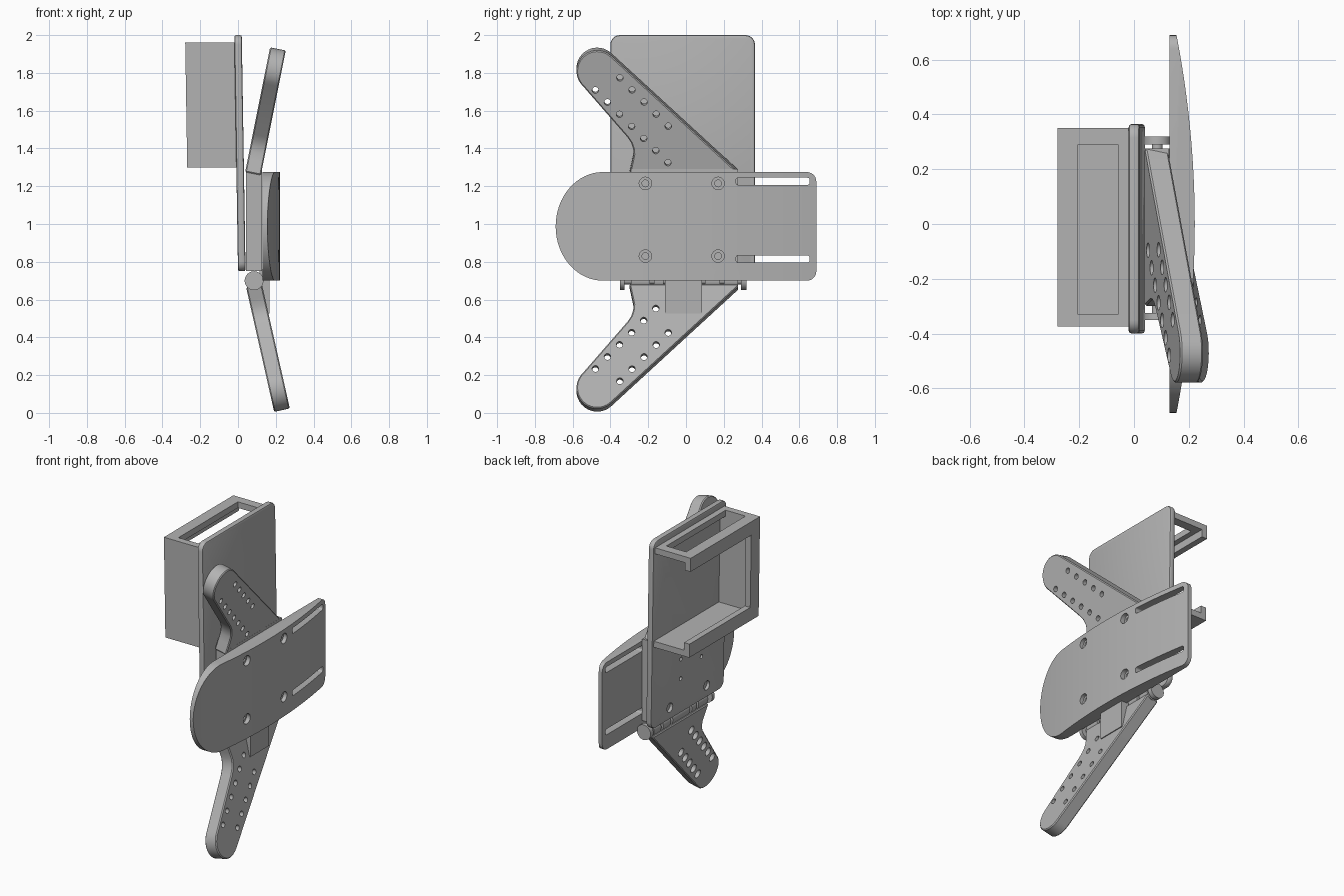
import bpy, bmesh, math
from mathutils import Matrix, Vector

if "Cube" in bpy.data.objects:
    bpy.data.objects.remove(bpy.data.objects["Cube"])

grey = bpy.data.materials.new("plain grey")
grey.use_nodes = True
grey.diffuse_color = (0.45, 0.45, 0.45, 1)
grey.node_tree.nodes["Principled BSDF"].inputs["Base Color"].default_value = grey.diffuse_color


def add(name, bm):
    bmesh.ops.recalc_face_normals(bm, faces=bm.faces)
    mesh = bpy.data.meshes.new(name)
    bm.to_mesh(mesh)
    bm.free()
    mesh.materials.append(grey)
    obj = bpy.data.objects.new(name, mesh)
    bpy.context.collection.objects.link(obj)
    return obj


def prism(bm, points, low, high, axis="x"):
    """Extrude an outline: (y, z) along x, or (x, y) along z."""
    place = (lambda p, h: (h, *p)) if axis == "x" else (lambda p, h: (*p, h))
    face = bm.faces.new([bm.verts.new(place(p, low)) for p in points])
    top = bmesh.ops.extrude_face_region(bm, geom=[face])["geom"]
    shift = Vector(place((0, 0), high - low))
    bmesh.ops.translate(bm, vec=shift, verts=[v for v in top if isinstance(v, bmesh.types.BMVert)])


def solid(name, points, low, high, axis="x"):
    bm = bmesh.new()
    prism(bm, points, low, high, axis)
    return add(name, bm)


def rect(a0, a1, b0, b1):
    return [(a0, b0), (a1, b0), (a1, b1), (a0, b1)]


def box(name, x, y, z):
    return solid(name, rect(*y, *z), *x)


def arc(cy, cz, ry, rz, start, end, n=10):
    angles = [math.radians(start + (end - start) * i / n) for i in range(n + 1)]
    return [(cy + ry * math.cos(a), cz + rz * math.sin(a)) for a in angles]


def round_rect(y0, y1, z0, z1, r):
    corners = [(y1 - r, z1 - r), (y0 + r, z1 - r), (y0 + r, z0 + r), (y1 - r, z0 + r)]
    return [p for i, c in enumerate(corners) for p in arc(*c, r, r, i * 90, i * 90 + 90, 6)]


def bake(obj):
    bpy.context.view_layer.update()
    evaluated = obj.evaluated_get(bpy.context.evaluated_depsgraph_get())
    mesh = bpy.data.meshes.new_from_object(evaluated)
    obj.modifiers.clear()
    obj.data = mesh


def boolean(obj, shapes, low, high, axis="x", operation="DIFFERENCE"):
    bm = bmesh.new()
    for points in shapes:
        prism(bm, points, low, high, axis)
    cutter = add("cutter", bm)
    mod = obj.modifiers.new("cut", "BOOLEAN")
    mod.operation, mod.solver, mod.object = operation, "EXACT", cutter
    bake(obj)
    bpy.data.objects.remove(cutter)


def circles(centres, r):
    return [arc(y, z, r, r, 0, 345, 23) for y, z in centres]


def bevel(obj, width, segments=2):
    mod = obj.modifiers.new("bevel", "BEVEL")
    mod.width, mod.segments = width, segments
    mod.limit_method, mod.angle_limit = "ANGLE", math.radians(50)
    bake(obj)


def rod(name, y0, y1, r, x=0.085, z=0.70):
    bm = bmesh.new()
    bmesh.ops.create_cone(bm, cap_ends=True, segments=32, radius1=r, radius2=r, depth=y1 - y0,
                          matrix=Matrix.Translation((x, (y0 + y1) / 2, z)) @ Matrix.Rotation(math.pi / 2, 4, "X"))
    return add(name, bm)


def lean(obj):
    for v in obj.data.vertices:
        v.co.x += 0.016 * (2 - v.co.z)


bolts = [(y, z) for y in (-0.215, 0.17) for z in (0.83, 1.215)]

# Back plate with rounded rim and screw holes
plate = solid("back_plate", round_rect(-0.4, 0.365, 0.75, 2.0, 0.05), -0.02, 0.02)
bevel(plate, 0.01)
boolean(plate, circles([(0.06, 0.98), (0.06, 1.11), (-0.155, 1.045)], 0.013), -0.1, 0.1)
boolean(plate, circles([(y, z) for y, z in bolts if z < 1], 0.03), -0.1, 0)
lean(plate)

# Open tray: hollow, open at the back side, windows on top and outer face
tray = box("tray", (-0.28, -0.018), (-0.375, 0.35), (1.3, 1.96))
boolean(tray, [rect(-0.33, 0.5, 1.34, 1.92)], -0.24, 0.1)
boolean(tray, [rect(-0.285, 0.5, 1.39, 1.87)], -0.4, -0.2)
boolean(tray, [rect(-0.205, -0.06, -0.33, 0.29)], 1.8, 2.1, "z")
lean(tray)

# Curved pad: flat inside, bowed outside, with round front end
outline = arc(-0.44, 0.9875, 0.25, 0.2875, 90, 270, 32)
outline += arc(0.64, 0.75, 0.05, 0.05, -90, 0, 6) + arc(0.64, 1.225, 0.05, 0.05, 0, 90, 6)
pad = solid("curved_pad", outline, 0.1, 0.3)
ys = [-0.72 + 1.44 * i / 32 for i in range(33)]
bow = [(0.222 - 0.14 * y * y, y) for y in ys]
boolean(pad, [[(0.13, -0.72)] + bow + [(0.13, 0.72)]], 0.5, 1.5, "z", "INTERSECT")
boolean(pad, [round_rect(0.265, 0.655, z - 0.019, z + 0.019, 0.012) for z in (0.815, 1.226)], 0, 0.4)
boolean(pad, circles(bolts, 0.018), 0, 0.4)
boolean(pad, circles(bolts, 0.033), 0.19, 0.4)

# Upright block between plate and pad
upright = box("upright_block", (0.042, 0.128), (-0.29, 0.275), (0.75, 1.29))

# Upper and lower arms: the same bent paddle, mirrored
paddle = [(-0.3, 0), (0.275, 0), (0.275, 0.015)]
paddle += arc(-0.47, 0.55, 0.11, 0.11, 48, 228, 16)
paddle += [(-0.31, 0.2), (-0.29, 0.17), (-0.28, 0.14), (-0.277, 0.11), (-0.285, 0.07)]
step = 0.064
holes = [(-0.48 + step * i, 0.45 - step * i) for i in range(7)]
holes += [(-0.35 + step * i, 0.515 - step * i) for i in range(5)]


def arm(name, x0, z0, up, slope):
    obj = solid(name, paddle, 0, 0.083)
    bevel(obj, 0.006, 1)
    row = holes if up > 0 else [h for h in holes if h[1] > 0.1]
    boolean(obj, circles(row, 0.017), -0.1, 0.2)
    boolean(obj, circles(row, 0.027), -0.1, 0.04)
    for v in obj.data.vertices:
        u, y, w = v.co
        v.co = (x0 + u + slope * w, y, z0 + up * (w - slope * u))
    if up < 0:
        obj.data.flip_normals()
    return obj


arm("upper_arm", 0.038, 1.275, 1, 0.2)
arm("lower_arm", 0.043, 0.665, -1, 0.225)

# Hinge with pin, heads and knuckles
rod("hinge_pin", -0.345, 0.315, 0.02)
rod("front_pin_head", -0.35, -0.325, 0.05)
rod("rear_pin_head", 0.29, 0.32, 0.05)
for i, (y0, y1) in enumerate([(-0.29, -0.19), (-0.17, -0.12), (-0.1, 0.08), (0.1, 0.18), (0.2, 0.275)]):
    rod(f"hinge_knuckle_{i + 1}", y0, y1, 0.045)

# Stop tab below the pad
box("stop_tab", (0.115, 0.168), (-0.11, 0.085), (0.525, 0.76))

# Shading: smooth curves, sharp edges
for obj in bpy.context.collection.objects:
    if obj.type == "MESH":
        obj.select_set(True)
        bpy.context.view_layer.objects.active = obj
bpy.ops.object.shade_smooth_by_angle(angle=math.radians(30))
